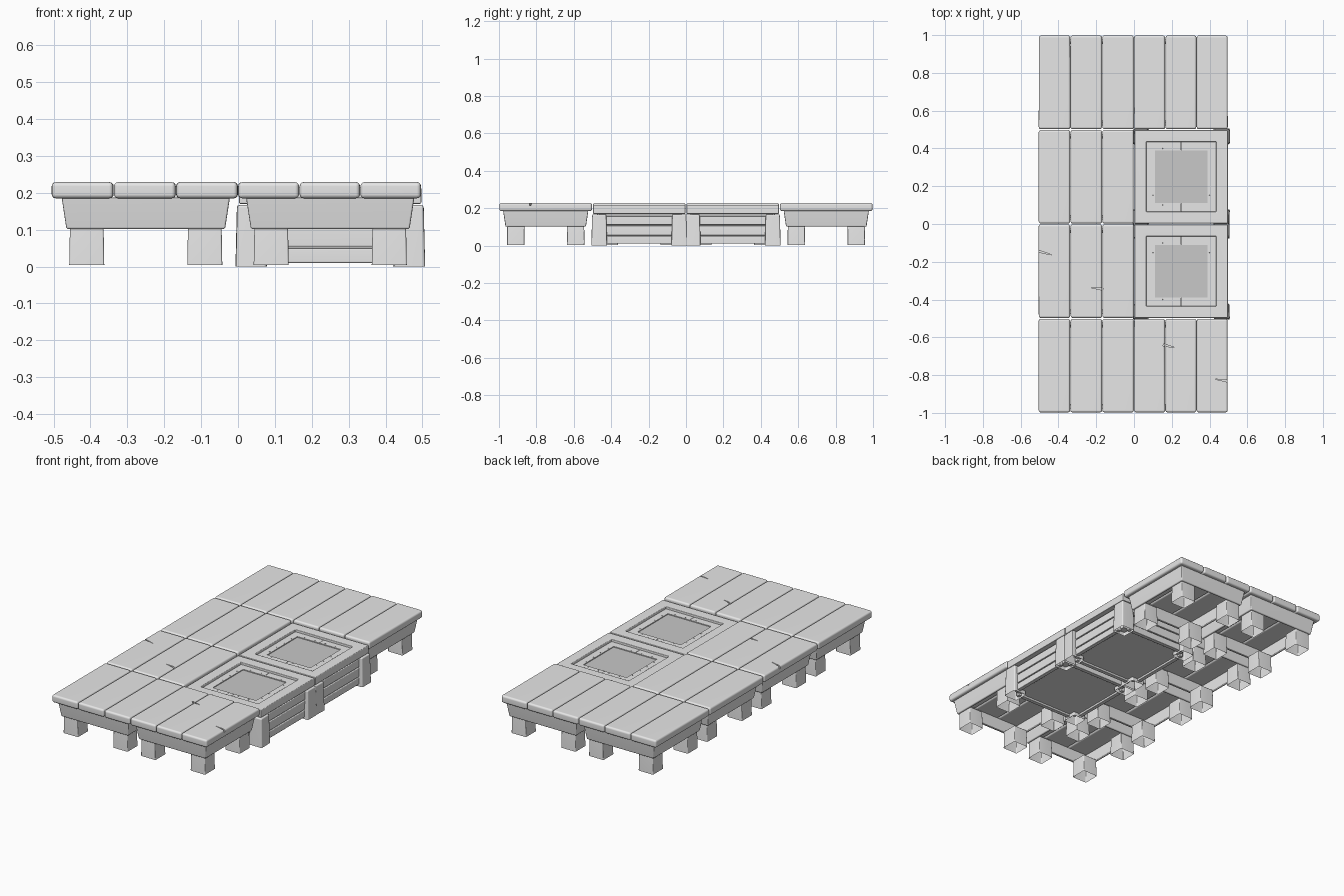
import bpy, bmesh, math, random
from mathutils import Vector

if "Cube" in bpy.data.objects:
    bpy.data.objects.remove(bpy.data.objects["Cube"])

random.seed(4)
CORNERS = [(-1, -1), (1, -1), (1, 1), (-1, 1)]


def make_material(name, v):
    m = bpy.data.materials.new(name)
    m.diffuse_color = (v, v, v, 1)
    m.use_nodes = True
    m.node_tree.nodes["Principled BSDF"].inputs["Base Color"].default_value = m.diffuse_color
    return m


LIGHT = make_material("light grey", 0.8)
DARK = make_material("mid grey", 0.58)


def merge(bm, part, bevel, seg):
    """Round the sharp edges of a part and add it to the mesh being built."""
    part.normal_update()
    if bevel:
        edges = [e for e in part.edges if not e.is_boundary and e.calc_face_angle(0) > 0.5]
        bmesh.ops.bevel(part, geom=edges, offset=bevel, segments=seg,
                        profile=0.5, affect='EDGES', clamp_overlap=True)
    tmp = bpy.data.meshes.new("tmp")
    part.to_mesh(tmp)
    part.free()
    bm.from_mesh(tmp)
    bpy.data.meshes.remove(tmp)


def add_block(bm, c, bottom, top, z0, z1, bevel=0.0, seg=2, jitter=0.0, open_bottom=False):
    """Tapered block: half sizes at the bottom and top, rounded edges."""
    part = bmesh.new()
    lo, hi = [[part.verts.new((c[0] + sx * h[0], c[1] + sy * h[1], z)) for sx, sy in CORNERS]
              for h, z in ((bottom, z0), (top, z1))]
    for a, b in zip(lo, hi):
        dx = random.uniform(-jitter, jitter)
        a.co.x += dx
        b.co.x += dx
    part.faces.new(hi)
    if not open_bottom:
        part.faces.new(lo[::-1])
    for i in range(4):
        j = (i + 1) % 4
        part.faces.new((lo[i], lo[j], hi[j], hi[i]))
    merge(bm, part, bevel, seg)


def add_ring(bm, c, bottom, top, wall, z0, z1, bevel, seg=2):
    """Square frame with a wall thickness and tapered sides."""
    part = bmesh.new()
    loops = [[part.verts.new((c[0] + sx * h, c[1] + sy * h, z)) for sx, sy in CORNERS]
             for h, z in ((bottom, z0), (top, z1), (top - wall, z1), (bottom - wall, z0))]
    for k in range(4):
        a, b = loops[k], loops[(k + 1) % 4]
        for i in range(4):
            j = (i + 1) % 4
            part.faces.new((a[i], a[j], b[j], b[i]))
    merge(bm, part, bevel, seg)


def add_prism(bm, pts, z0, z1, bevel=0.0):
    """Upright prism over an outline."""
    part = bmesh.new()
    base = part.faces.new([part.verts.new((x, y, z0)) for x, y in pts])
    up = bmesh.ops.extrude_face_region(part, geom=[base])
    for v in up["geom"]:
        if isinstance(v, bmesh.types.BMVert):
            v.co.z = z1
    bmesh.ops.recalc_face_normals(part, faces=part.faces)
    merge(bm, part, bevel, 1)


def finish(bm, name, mat=LIGHT):
    me = bpy.data.meshes.new(name)
    bm.to_mesh(me)
    bm.free()
    me.materials.append(mat)
    ob = bpy.data.objects.new(name, me)
    bpy.context.collection.objects.link(ob)
    return ob


def smooth(ob):
    bpy.ops.object.select_all(action='DESELECT')
    ob.select_set(True)
    bpy.context.view_layer.objects.active = ob
    bpy.ops.object.shade_smooth_by_angle(angle=math.radians(46))
    # Keeps the broad faces flat beside their rounded edges
    mod = ob.modifiers.new("flat_faces", 'WEIGHTED_NORMAL')
    mod.keep_sharp = True


# Thin wedge cracks: open end, sharp tip
cracks = [((-0.52, -0.14), (-0.43, -0.165)), ((-0.165, -0.345), (-0.235, -0.335)),
          ((0.155, -0.64), (0.22, -0.655)), ((0.51, -0.835), (0.425, -0.82))]
bm = bmesh.new()
for a, b in cracks:
    a, b = Vector(a), Vector(b)
    side = Vector((-(b - a).y, (b - a).x)).normalized() * 0.006
    add_prism(bm, (a + side, a - side, b), 0.214, 0.26)
cutter = finish(bm, "crack_cutter")
cutter.hide_render = True


def platform(cx, cy):
    # Three rounded planks
    bm = bmesh.new()
    mid, pitch = (-0.2525, 0.1685) if cx < 0 else (0.2485, 0.1655)
    for i in (-1, 0, 1):
        h = (pitch / 2 - 0.001, 0.2475)
        add_block(bm, (mid + i * pitch, cy), h, h, 0.185, 0.229, 0.011, 3, 0.0008)
    planks = finish(bm, "planks")
    if cy < 0:
        mod = planks.modifiers.new("cracks", 'BOOLEAN')
        mod.operation = 'DIFFERENCE'
        mod.solver = 'EXACT'
        mod.object = cutter
        bpy.context.view_layer.objects.active = planks
        bpy.ops.object.modifier_apply(modifier=mod.name)
    smooth(planks)
    # Tapered hollow frame under the planks
    bm = bmesh.new()
    add_ring(bm, (cx, cy), 0.215, 0.228, 0.014, 0.102, 0.187, 0.005)
    smooth(finish(bm, "apron"))
    # Four short legs
    bm = bmesh.new()
    for sx, sy in CORNERS:
        add_block(bm, (cx + sx * 0.16, cy + sy * 0.16), (0.0475, 0.0475), (0.0455, 0.0455),
                  0.004, 0.11, 0.004, 1, open_bottom=True)
    smooth(finish(bm, "legs"))


def crate(cx, cy):
    # Solid body
    bm = bmesh.new()
    add_block(bm, (cx, cy), (0.215, 0.215), (0.215, 0.215), 0.022, 0.185)
    finish(bm, "crate_body")
    # Flared corner posts
    bm = bmesh.new()
    for sx, sy in CORNERS:
        add_block(bm, (cx + sx * 0.214, cy + sy * 0.214), (0.042, 0.042), (0.038, 0.038),
                  0.0, 0.167, 0.007, 2, 0.0015, open_bottom=True)
    smooth(finish(bm, "corner_posts"))
    # Three slats on each side
    bm = bmesh.new()
    for z0, z1 in ((0.01, 0.05), (0.054, 0.107), (0.111, 0.158)):
        for s in (-1, 1):
            for h, off in (((0.19, 0.012), (0, s * 0.222)), ((0.012, 0.19), (s * 0.222, 0))):
                add_block(bm, (cx + off[0], cy + off[1]), h, h, z0, z1, 0.004)
    smooth(finish(bm, "side_slats"))
    # One-piece top border
    bm = bmesh.new()
    add_ring(bm, (cx, cy), 0.247, 0.247, 0.062, 0.17, 0.215, 0.004)
    smooth(finish(bm, "lid_border"))
    # Sunken inner frame in two C-shaped halves
    bm = bmesh.new()
    for s in (-1, 1):
        outline = [(0.001, -0.183), (0.183, -0.183), (0.183, 0.183), (0.001, 0.183),
                   (0.001, 0.14), (0.14, 0.14), (0.14, -0.14), (0.001, -0.14)]
        add_prism(bm, [(cx + s * x, cy + y) for x, y in outline], 0.18, 0.203)
    finish(bm, "inner_frame")
    # Small rivets on the inner frame
    bm = bmesh.new()
    for s in (-1, 1):
        for t in (-0.1, -0.033, 0.033, 0.1):
            for p in ((s * 0.15, t), (t, s * 0.15)):
                add_block(bm, (cx + p[0], cy + p[1]), (0.0025, 0.0025), (0.002, 0.002),
                          0.202, 0.2045)
    finish(bm, "rivets")
    # Darker centre panel
    bm = bmesh.new()
    add_block(bm, (cx, cy), (0.142, 0.142), (0.142, 0.142), 0.188, 0.198)
    finish(bm, "centre_panel", DARK)


for x in (-0.25, 0.25):
    for y in (-0.75, -0.25, 0.25, 0.75):
        if x > 0 and abs(y) < 0.5:
            crate(x, y)
        else:
            platform(x, y)
